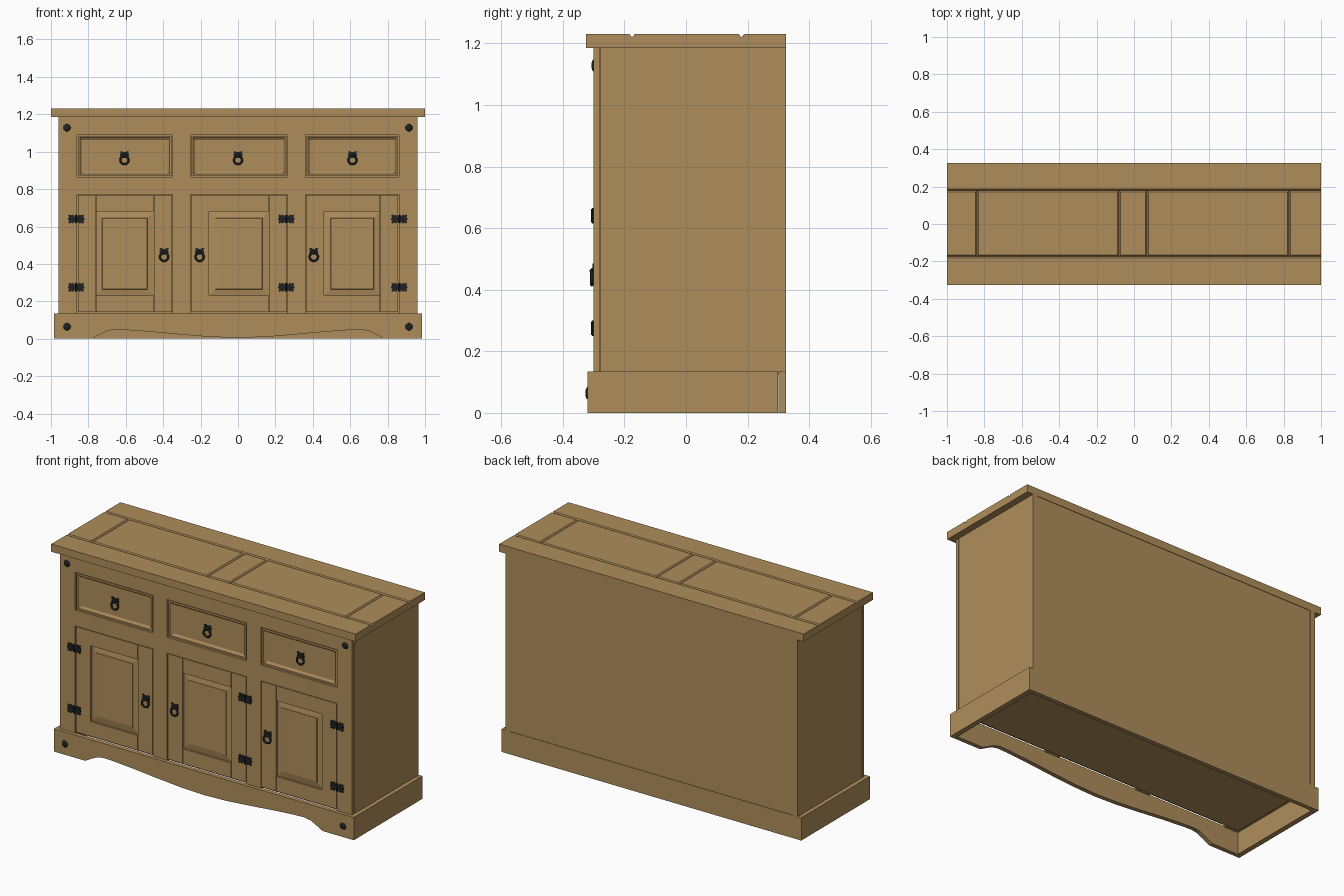
import bpy, bmesh, math

if "Cube" in bpy.data.objects:
    bpy.data.objects.remove(bpy.data.objects["Cube"])


def material(name, rgb):
    m = bpy.data.materials.new(name)
    m.diffuse_color = (*rgb, 1)
    m.use_nodes = True
    m.node_tree.nodes["Principled BSDF"].inputs["Base Color"].default_value = m.diffuse_color
    return m


WOOD = material("waxed pine", (0.43, 0.27, 0.105))
IRON = material("black iron", (0.013, 0.015, 0.016))


def finish(name, bm, mat, smooth=False):
    bmesh.ops.recalc_face_normals(bm, faces=bm.faces)
    for f in bm.faces:
        f.smooth = smooth
    me = bpy.data.meshes.new(name)
    bm.to_mesh(me)
    bm.free()
    me.materials.append(mat)
    ob = bpy.data.objects.new(name, me)
    bpy.context.collection.objects.link(ob)
    return ob


def loft(name, rings, mat=WOOD, smooth=False):
    """Skin a stack of equal-length closed rings and cap both ends."""
    bm = bmesh.new()
    vs = [[bm.verts.new(p) for p in r] for r in rings]
    n = len(vs[0])
    for a, b in zip(vs, vs[1:]):
        for i in range(n):
            j = (i + 1) % n
            bm.faces.new((a[i], a[j], b[j], b[i]))
    bm.faces.new(vs[0])
    bm.faces.new(vs[-1])
    return finish(name, bm, mat, smooth)


def prism(name, outline, y0, y1, mat=WOOD):
    return loft(name, [[(x, y, z) for x, z in outline] for y in (y0, y1)], mat)


def rect(x0, x1, z0, z1, d=0):
    return [(x0 + d, z0 + d), (x1 - d, z0 + d), (x1 - d, z1 - d), (x0 + d, z1 - d)]


def box(name, x0, x1, y0, y1, z0, z1):
    return prism(name, rect(x0, x1, z0, z1), y0, y1)


def panel(name, x0, x1, z0, z1, steps):
    """Rectangular front built from (inset, y) steps."""
    return loft(name, [[(x, y, z) for x, z in rect(x0, x1, z0, z1, d)] for d, y in steps])


def plank(name, x0, x1, y0, y1, left=0, right=0, front=0, back=0):
    """Top board with chamfers on the chosen upper edges."""
    c, z0, z1 = 0.008, 1.185, 1.23

    def ring(z, k):
        a, b = x0 + left * k, x1 - right * k
        p, q = y0 + front * k, y1 - back * k
        return [(a, p, z), (b, p, z), (b, q, z), (a, q, z)]
    return loft(name, [ring(z0, 0), ring(z1 - 0.011, 0), ring(z1, c)])


# --- carcass
box("carcass_core", -0.94, 0.94, -0.272, 0.315, 0.125, 1.186)
box("back_panel", -0.93, 0.93, 0.30, 0.322, 0.13, 1.186)
for s, side in ((-1, "left"), (1, "right")):
    box(f"{side}_side_panel", *sorted((s * 0.93, s * 0.96)), -0.277, 0.325, 0.13, 1.186)
    box(f"{side}_plinth", *sorted((s * 0.955, s * 0.985)), -0.295, 0.299, 0, 0.135)
    box(f"{side}_front_stile", *sorted((s * 0.862, s * 0.96)), -0.30, -0.281, 0.13, 1.186)
    box(f"{side}_stile_backing", *sorted((s * 0.862, s * 0.955)), -0.285, -0.26, 0.13, 1.186)
box("back_plinth", -0.985, 0.985, 0.30, 0.325, 0, 0.135)

# --- front plinth with scalloped lower edge
half = [(0.78, 0), (0.74, 0.022), (0.70, 0.042), (0.66, 0.049), (0.60, 0.047),
        (0.45, 0.036), (0.30, 0.022), (0.15, 0.010)]
scallop = [(-x, z) for x, z in half] + [(0, 0.005)] + half[::-1]
prism("front_plinth", [(-0.985, 0)] + scallop + [(0.985, 0), (0.985, 0.135), (-0.985, 0.135)],
      -0.32, -0.295)

# --- top: long boards with cross boards and panels between them
plank("top_front_board", -1, 1, -0.325, -0.175, back=1)
plank("top_back_board", -1, 1, 0.18, 0.325, front=1)
cuts = [-1, -0.84, -0.08, 0.07, 0.83, 1]
for i, (a, b) in enumerate(zip(cuts, cuts[1:])):
    plank(f"top_inner_board_{i + 1}", a, b, -0.175, 0.18, i > 0, i < 4, 1, 1)

# --- face frame rails and dividers
box("top_rail", -0.860, 0.860, -0.30, -0.26, 1.09, 1.186)
box("middle_rail", -0.860, 0.860, -0.30, -0.26, 0.772, 0.866)
for i, (a, b) in enumerate(((-0.35, -0.255), (0.265, 0.36))):
    box(f"drawer_divider_{i + 1}", a, b, -0.30, -0.26, 0.866, 1.09)
    box(f"door_divider_{i + 1}", a, b, -0.30, -0.26, 0.13, 0.772)


# --- ironwork
def mirrored(q):
    """Mirror a quarter outline, listed from top centre to the right end."""
    r = q + [(x, -z) for x, z in q[::-1]]
    return r + [(-x, z) for x, z in r[::-1]]


LEAF = mirrored([(0.007, 0.010), (0.018, 0.025), (0.027, 0.019), (0.036, 0.025),
                 (0.043, 0.018), (0.037, 0.010), (0.043, 0.005)])
PLATE = mirrored([(0.006, 0.015), (0.014, 0.020), (0.025, 0.018), (0.019, 0.010),
                  (0.024, 0.005)])


def dome(name, x, y, z, r, h):
    prof = [(r, 0.003), (r, 0), (r * 0.87, -h * 0.5), (r * 0.5, -h * 0.87), (r * 0.15, -h)]
    rings = [[(x + k * math.cos(t * math.tau / 12), y + dy, z + k * math.sin(t * math.tau / 12))
              for t in range(12)] for k, dy in prof]
    return loft(name, rings, IRON, True)


def hinge(name, x, z):
    prism(name + "_leaves", [(x + a, z + b) for a, b in LEAF], -0.306, -0.295, IRON)
    n = 10
    rings = [[(x + 0.006 * math.cos(t * math.tau / n), -0.303 + 0.006 * math.sin(t * math.tau / n), h)
              for t in range(n)] for h in (z - 0.022, z + 0.022)]
    loft(name + "_barrel", rings, IRON)


def handle(name, x, y, z):
    prism(name + "_plate", [(x + a, z + 0.018 + b) for a, b in PLATE], y - 0.004, y + 0.002, IRON)
    dome(name + "_boss", x, y - 0.003, z + 0.013, 0.010, 0.011)
    # hanging ring
    bm = bmesh.new()
    n, m, R, r = 24, 8, 0.022, 0.0055
    v = [[bm.verts.new((x + (R + r * math.cos(b)) * math.cos(a), y - 0.007 + r * math.sin(b),
                        z - 0.010 + (R + r * math.cos(b)) * math.sin(a)))
          for b in [k * math.tau / m for k in range(m)]]
         for a in [k * math.tau / n for k in range(n)]]
    for i in range(n):
        for j in range(m):
            i2, j2 = (i + 1) % n, (j + 1) % m
            bm.faces.new((v[i][j], v[i2][j], v[i2][j2], v[i][j2]))
    finish(name + "_ring", bm, IRON, True)


# --- three bays, each with a drawer over a door
bays = [(-0.86, -0.35, -0.395, -0.865), (-0.255, 0.265, -0.205, 0.258), (0.36, 0.86, 0.405, 0.862)]
drawer_x = (-0.607, 0.0, 0.612)
for i, (a, b, hx, gx) in enumerate(bays):
    n = i + 1
    # drawer front with sunken field
    panel(f"drawer_{n}", a + 0.005, b - 0.005, 0.870, 1.085,
          [(0, -0.265), (0, -0.294), (0.010, -0.294), (0.013, -0.290), (0.022, -0.284)])
    handle(f"drawer_{n}_handle", drawer_x[i], -0.284, 0.965)
    # door frame
    l, r, z0, z1, f = a + 0.004, b - 0.004, 0.142, 0.768, -0.298
    pl, pr = a + 0.10, b - 0.10
    box(f"door_{n}_left_stile", l, pl - 0.001, f, -0.265, z0, z1)
    box(f"door_{n}_right_stile", pr + 0.001, r, f, -0.265, z0, z1)
    box(f"door_{n}_bottom_rail", pl + 0.001, pr - 0.001, f, -0.265, z0, 0.23)
    box(f"door_{n}_top_rail", pl + 0.001, pr - 0.001, f, -0.265, 0.68, z1)
    # raised field
    panel(f"door_{n}_panel", pl, pr, 0.23, 0.68,
          [(0, -0.265), (0, -0.287), (0.034, -0.293), (0.036, -0.297), (0.042, -0.298)])
    handle(f"door_{n}_handle", hx, -0.299, 0.448)
    for z, lvl in ((0.64, "upper"), (0.275, "lower")):
        hinge(f"door_{n}_{lvl}_hinge", gx, z)

# --- corner studs
for s, side in ((-1, "left"), (1, "right")):
    dome(f"{side}_upper_stud", s * 0.914, -0.30, 1.128, 0.02, 0.007)
    dome(f"{side}_lower_stud", s * 0.914, -0.32, 0.064, 0.02, 0.007)
